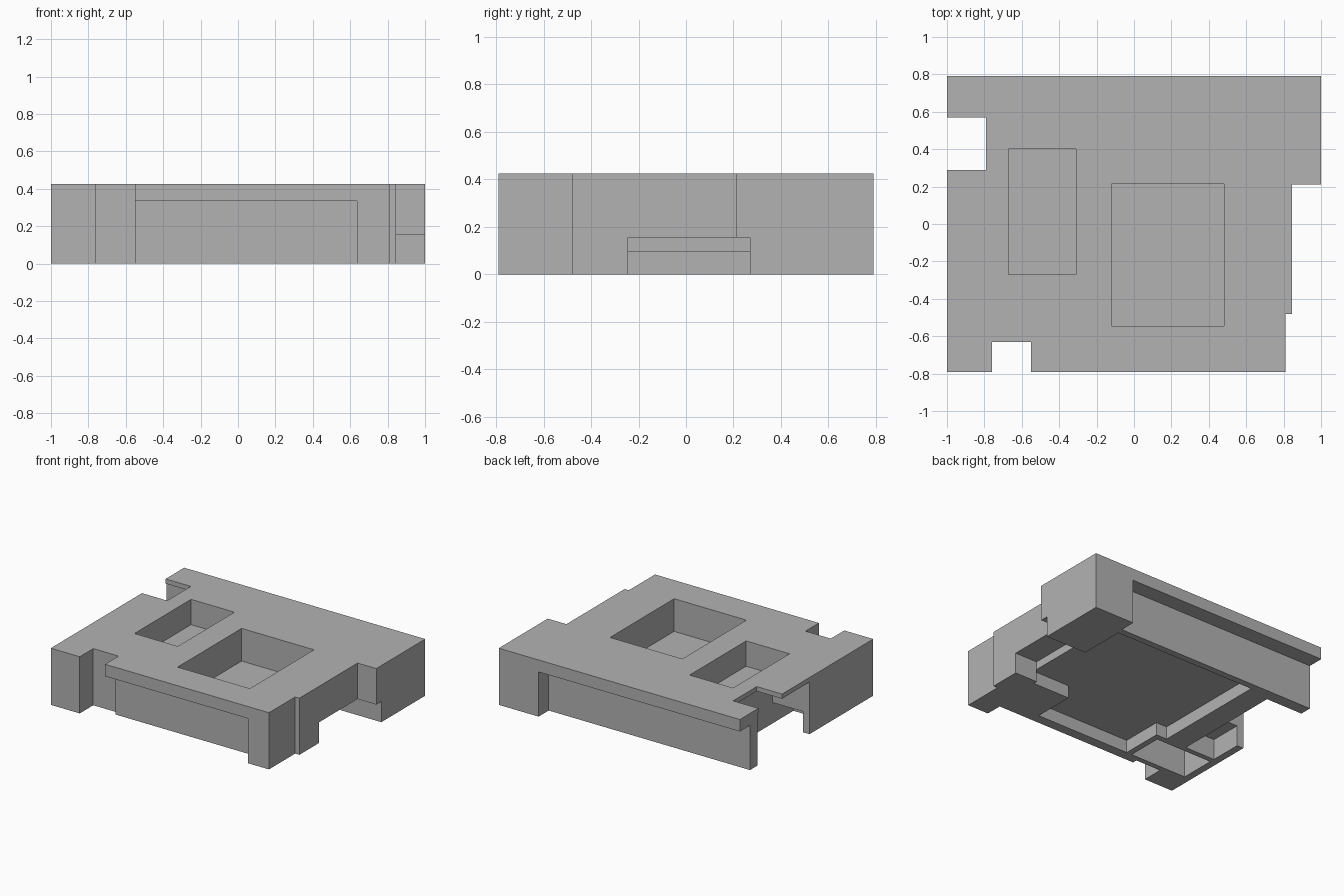
import bpy, bmesh

cube = bpy.data.objects.get("Cube")
if cube:
    bpy.data.objects.remove(cube, do_unlink=True)

TOP = 0.425     # overall height
LOW = -0.1      # cutters start below the base
HIGH = 0.6      # cutters end above the top

grey = bpy.data.materials.new("plain_grey")
grey.use_nodes = True
colour = (0.45, 0.45, 0.45, 1)
grey.diffuse_color = colour
grey.node_tree.nodes["Principled BSDF"].inputs["Base Color"].default_value = colour


def prism(name, outline, z0, z1):
    """Extrude a flat outline from z0 to z1."""
    bm = bmesh.new()
    face = bm.faces.new([bm.verts.new((x, y, z0)) for x, y in outline])
    ext = bmesh.ops.extrude_face_region(bm, geom=[face])
    verts = [v for v in ext["geom"] if isinstance(v, bmesh.types.BMVert)]
    bmesh.ops.translate(bm, verts=verts, vec=(0, 0, z1 - z0))
    bmesh.ops.recalc_face_normals(bm, faces=bm.faces)
    mesh = bpy.data.meshes.new(name)
    bm.to_mesh(mesh)
    bm.free()
    mesh.materials.append(grey)
    ob = bpy.data.objects.new(name, mesh)
    bpy.context.collection.objects.link(ob)
    return ob


def cut(body, name, x0, x1, y0, y1, z0, z1):
    """Remove a box from the body."""
    tool = prism(name, [(x0, y0), (x1, y0), (x1, y1), (x0, y1)], z0, z1)
    tool.hide_render = True
    mod = body.modifiers.new(name, 'BOOLEAN')
    mod.operation = 'DIFFERENCE'
    mod.solver = 'EXACT'
    mod.object = tool
    bpy.context.view_layer.objects.active = body
    bpy.ops.object.modifier_apply(modifier=mod.name)
    bpy.data.objects.remove(tool, do_unlink=True)


# Housing block with notched and stepped outline
body = prism("housing_block", [
    (-1, -0.79), (-0.76, -0.79), (-0.76, -0.63), (-0.55, -0.63), (-0.55, -0.79),
    (0.81, -0.79), (0.81, -0.48), (0.845, -0.48), (0.845, 0.21), (1, 0.21),
    (1, 0.79), (-1, 0.79), (-1, 0.57), (-0.79, 0.57), (-0.79, 0.29), (-1, 0.29),
], 0, TOP)

# Open pockets in the top
cut(body, "small_top_pocket", -0.67, -0.31, -0.27, 0.40, 0.235, HIGH)
cut(body, "large_top_pocket", -0.12, 0.48, -0.545, 0.215, 0.18, HIGH)

# Long recesses under the front and back lips
cut(body, "front_recess", -0.56, 0.635, -0.9, -0.665, LOW, 0.335)
cut(body, "back_recess", -1.1, 0.67, 0.67, 0.9, LOW, 0.335)

# Shallow cavity in the underside
cut(body, "underside_cavity", -0.52, 0.66, -0.275, 0.62, LOW, 0.095)
cut(body, "underside_cavity_front", -0.43, 0.35, -0.59, -0.2, LOW, 0.095)

# Opening through the +x side
cut(body, "side_channel", 0.66, 1.1, -0.245, 0.27, LOW, 0.155)

# Deep undercut and pockets along the -x side
cut(body, "side_undercut", -1.1, -0.695, -0.035, 0.58, LOW, 0.39)
cut(body, "side_pocket", -0.945, -0.695, -0.28, 0, LOW, 0.155)
cut(body, "corner_pocket", -0.945, -0.475, -0.59, -0.32, LOW, 0.335)
